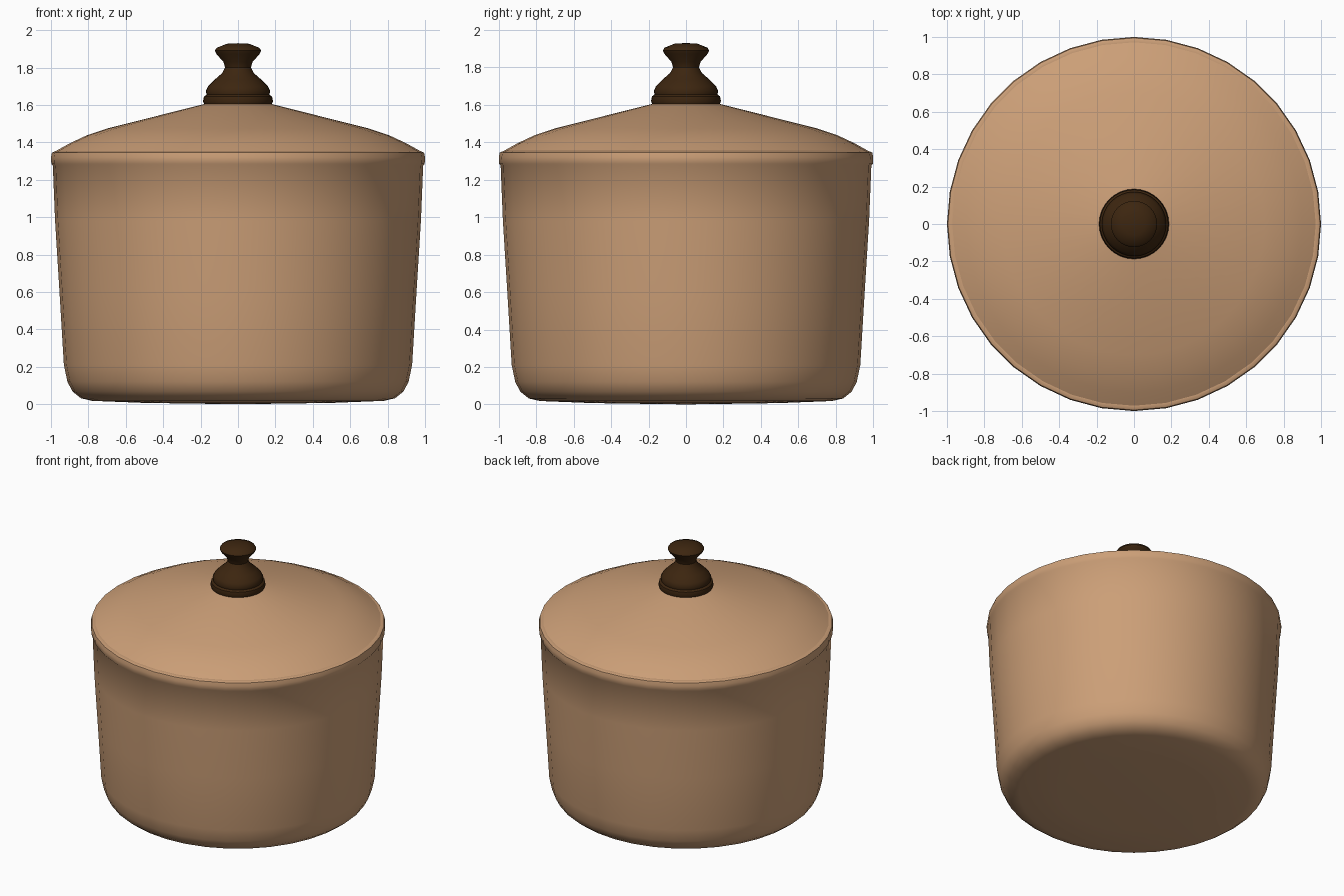
import bpy, bmesh, math

if "Cube" in bpy.data.objects:
    bpy.data.objects.remove(bpy.data.objects["Cube"])


def material(name, rgb):
    m = bpy.data.materials.new(name)
    m.diffuse_color = (*rgb, 1)
    m.use_nodes = True
    m.node_tree.nodes["Principled BSDF"].inputs["Base Color"].default_value = m.diffuse_color
    return m


def lathe(name, profile, sides, mat, angle):
    """Spin an (r, z) profile round z; points with r = 0 become poles."""
    bm = bmesh.new()
    rings = []
    for r, z in profile:
        if r == 0:
            rings.append([bm.verts.new((0, 0, z))] * sides)
        else:
            rings.append([bm.verts.new((r * math.cos(2 * math.pi * i / sides),
                                        r * math.sin(2 * math.pi * i / sides), z))
                          for i in range(sides)])
    for a, b in zip(rings, rings[1:]):
        for i in range(sides):
            j = (i + 1) % sides
            bm.faces.new(list(dict.fromkeys((a[i], a[j], b[j], b[i]))))
    bmesh.ops.recalc_face_normals(bm, faces=bm.faces)
    me = bpy.data.meshes.new(name)
    bm.to_mesh(me)
    bm.free()
    me.materials.append(mat)
    ob = bpy.data.objects.new(name, me)
    bpy.context.collection.objects.link(ob)
    bpy.ops.object.select_all(action='DESELECT')
    ob.select_set(True)
    bpy.context.view_layer.objects.active = ob
    bpy.ops.object.shade_smooth_by_angle(angle=math.radians(angle))
    return ob


clay = material("tan_clay", (0.60, 0.345, 0.185))
wood = material("dark_wood", (0.046, 0.019, 0.005))

# Hollow pot with rounded foot, slightly flared wall and a rim band
lathe("pot_body", [
    (0, 0.0), (0.5, 0.007), (0.78, 0.018), (0.84, 0.032), (0.885, 0.068),
    (0.912, 0.12), (0.931, 0.21), (0.955, 0.61), (0.978, 0.98), (0.990, 1.275),
    (0.998, 1.285), (1.0, 1.32), (0.995, 1.345), (0.972, 1.355),
    (0.94, 1.34), (0.93, 1.25), (0.87, 0.2), (0.80, 0.09), (0, 0.07)], 36, clay, 50)

# Domed lid resting in the rim
lathe("lid", [
    (0, 1.30), (0.92, 1.33), (0.975, 1.353), (0.90, 1.395), (0.81, 1.437),
    (0.70, 1.474), (0.18, 1.605), (0, 1.625)], 36, clay, 40)

# Turned knob on the lid
lathe("lid_knob", [
    (0, 1.59), (0.18, 1.603), (0.187, 1.62), (0.182, 1.645), (0.168, 1.655),
    (0.172, 1.675), (0.160, 1.70), (0.125, 1.735), (0.085, 1.77),
    (0.069, 1.80), (0.078, 1.83), (0.115, 1.872), (0.124, 1.89),
    (0.115, 1.905), (0.06, 1.927), (0, 1.93)], 32, wood, 40)
